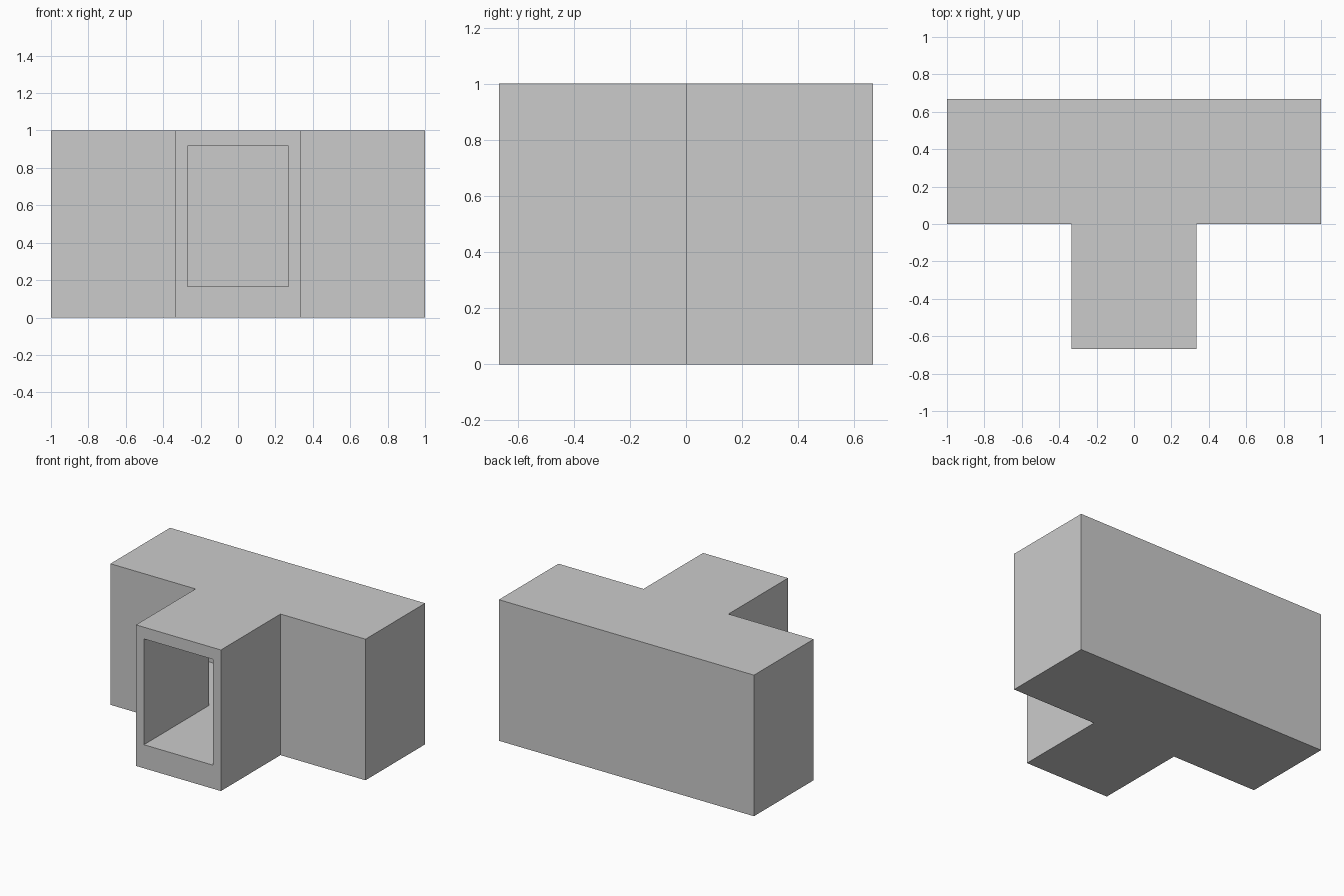
import bpy, bmesh

if "Cube" in bpy.data.objects:
    bpy.data.objects.remove(bpy.data.objects["Cube"])

FRONT, BACK = -0.667, 0.667
WALL = 0.0625

bm = bmesh.new()


def t_shell(stem, arm, shoulder, back, z0, z1):
    """T-shaped prism whose stem end at the front is left open."""
    outline = [(-stem, FRONT), (stem, FRONT), (stem, shoulder), (arm, shoulder),
               (arm, back), (-arm, back), (-arm, shoulder), (-stem, shoulder)]
    low = [bm.verts.new((x, y, z0)) for x, y in outline]
    high = [bm.verts.new((x, y, z1)) for x, y in outline]
    bm.faces.new(low[::-1])
    bm.faces.new(high)
    n = len(outline)
    for i in range(1, n):
        j = (i + 1) % n
        bm.faces.new((low[i], low[j], high[j], high[i]))
    return [low[0], low[1], high[1], high[0]]


# Outer body and hollow T-shaped interior
outer = t_shell(0.333, 1.0, 0.0, BACK, 0.0, 1.0)
inner = t_shell(0.333 - WALL, 1.0 - WALL, WALL, BACK - WALL, 0.167, 0.917)

# Frame around the front opening joins the two shells
for i in range(4):
    j = (i + 1) % 4
    bm.faces.new((outer[i], outer[j], inner[j], inner[i]))

bmesh.ops.recalc_face_normals(bm, faces=bm.faces)
mesh = bpy.data.meshes.new("t_junction_corridor")
bm.to_mesh(mesh)
bm.free()
obj = bpy.data.objects.new("t_junction_corridor", mesh)
bpy.context.collection.objects.link(obj)
